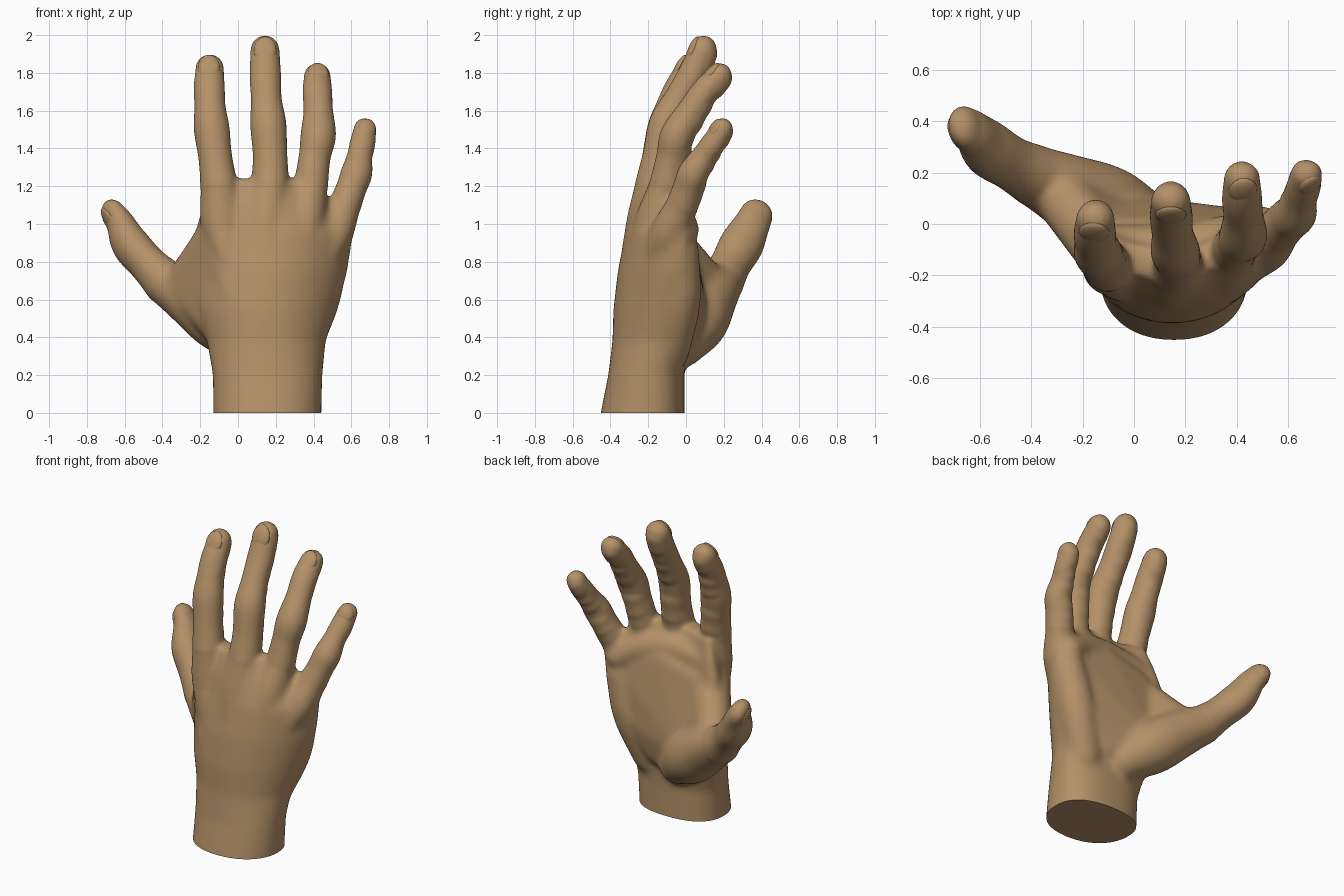
import bpy, bmesh, math
from mathutils import Vector, Matrix

cube = bpy.data.objects.get("Cube")
if cube:
    bpy.data.objects.remove(cube, do_unlink=True)

skin = bpy.data.materials.new("tan_skin")
skin.use_nodes = True
TAN = (0.456, 0.283, 0.138, 1)
skin.diffuse_color = TAN
skin.node_tree.nodes["Principled BSDF"].inputs["Base Color"].default_value = TAN
SIDES = 28


def loft(bm, rings):
    """Skin a list of point rings and close both ends."""
    loops = [[bm.verts.new(p) for p in ring] for ring in rings]
    faces = [bm.faces.new(loops[0]), bm.faces.new(loops[-1])]
    for a, b in zip(loops, loops[1:]):
        for i in range(len(a)):
            j = (i + 1) % len(a)
            faces.append(bm.faces.new((a[i], a[j], b[j], b[i])))
    bmesh.ops.recalc_face_normals(bm, faces=faces)


def spline(points, steps=6):
    """Catmull-Rom through (x, y, z, radius) points."""
    p = [Vector(q) for q in points]
    p = [p[0] * 2 - p[1]] + p + [p[-1] * 2 - p[-2]]
    out = []
    for a, b, c, d in zip(p, p[1:], p[2:], p[3:]):
        for s in range(steps):
            t = s / steps
            out.append((b * 2 + (c - a) * t + (a * 2 - b * 5 + c * 4 - d) * t ** 2
                        + (b * 3 - a - c * 3 + d) * t ** 3) * 0.5)
    return out + [p[-2]]


def tube(bm, points, dorsal=(0, -1, 0.4), tip_flat=1.0):
    """Round-ended tube, flattening towards its tip; returns the frame there."""
    path = spline(points)
    back = Vector(dorsal)
    last = len(path) - 1
    caps = [math.radians(g) for g in (88, 70, 52, 35, 17)]
    rings = []

    def ring(centre, radius, flat, u, v):
        rings.append([centre + radius * (u * flat * math.cos(a) + v * math.sin(a))
                      for a in (math.tau * i / SIDES for i in range(SIDES))])

    for i, q in enumerate(path):
        t = (path[min(i + 1, last)] - path[max(i - 1, 0)]).to_3d().normalized()
        u = (back - t * back.dot(t)).normalized()
        v = t.cross(u)
        c, r = q.to_3d(), q.w
        flat = 1 + (tip_flat - 1) * i / last
        if i == 0:
            for a in caps:
                ring(c - t * r * math.sin(a), r * math.cos(a), flat, u, v)
        ring(c, r, flat, u, v)
        if i == last:
            for a in reversed(caps):
                ring(c + t * r * math.sin(a), r * math.cos(a), flat, u, v)
    loft(bm, rings)
    return c, r, t, u, v


def hull(bm, balls):
    """Convex skin around a set of (x, y, z, radius) balls."""
    tmp = bmesh.new()
    for x, y, z, r in balls:
        bmesh.ops.create_icosphere(tmp, subdivisions=3, radius=r,
                                   matrix=Matrix.Translation((x, y, z)))
    res = bmesh.ops.convex_hull(tmp, input=tmp.verts)
    junk = {v for v in res["geom_interior"] if isinstance(v, bmesh.types.BMVert)}
    bmesh.ops.delete(tmp, geom=list(junk), context="VERTS")
    mesh = bpy.data.meshes.new("hull")
    tmp.to_mesh(mesh)
    tmp.free()
    bm.from_mesh(mesh)
    bpy.data.meshes.remove(mesh)


def make(name, bm):
    mesh = bpy.data.meshes.new(name)
    bm.to_mesh(mesh)
    bm.free()
    mesh.materials.append(skin)
    ob = bpy.data.objects.new(name, mesh)
    bpy.context.collection.objects.link(ob)
    return ob


def blend(ob, voxel, passes):
    """Fuse overlapping volumes and soften the joins."""
    rem = ob.modifiers.new("fuse", "REMESH")
    rem.mode = "VOXEL"
    rem.voxel_size = voxel
    sm = ob.modifiers.new("soften", "SMOOTH")
    sm.factor = 0.5
    sm.iterations = passes
    bpy.ops.object.select_all(action="DESELECT")
    bpy.context.view_layer.objects.active = ob
    ob.select_set(True)
    for m in ("fuse", "soften"):
        bpy.ops.object.modifier_apply(modifier=m)


# Finger paths from knuckle to tip, with the direction each nail faces
fingers = {
    "index": ((-0.1, -1, 0.4), [
        (-.085, -.17, 1, .113), (-.1, -.165, 1.2, .1), (-.12, -.145, 1.35, .09),
        (-.14, -.112, 1.51, .095), (-.148, -.08, 1.62, .083), (-.152, -.035, 1.72, .083),
        (-.15, .02, 1.825, .075)]),
    "middle": ((0, -1, 0.4), [
        (.15, -.21, 1, .11), (.17, -.17, 1.2, .102), (.17, -.14, 1.36, .092),
        (.16, -.103, 1.53, .096), (.15, -.04, 1.66, .082), (.145, .03, 1.78, .084),
        (.143, .09, 1.922, .077)]),
    "ring": ((0.1, -1, 0.4), [
        (.35, -.17, 1, .105), (.385, -.105, 1.2, .092), (.405, -.075, 1.35, .085),
        (.425, -.045, 1.47, .094), (.425, .03, 1.6, .079), (.42, .1, 1.7, .079),
        (.42, .175, 1.783, .071)]),
    "little": ((0.4, -1, 0.4), [
        (.51, -.09, .95, .1), (.566, -.02, 1.1, .087), (.6, .01, 1.19, .081),
        (.628, .04, 1.27, .084), (.645, .095, 1.36, .068), (.658, .14, 1.42, .069),
        (.673, .19, 1.502, .061)]),
}

# Palm: arched cross-sections given as z, centre x, centre y, half width, half depth, arch
bm = bmesh.new()
sections = [(-.1, .155, -.235, .287, .23, .02), (0, .155, -.23, .287, .222, .02),
            (.2, .157, -.21, .29, .202, .02), (.38, .15, -.195, .315, .195, .06),
            (.55, .15, -.185, .37, .2, .1), (.75, .165, -.18, .415, .182, .14),
            (.95, .19, -.175, .42, .147, .15), (1.1, .157, -.17, .345, .11, .13),
            (1.24, .135, -.16, .275, .06, .1)]
rings = []
for z, cx, cy, rx, ry, arch in sections:
    ring = []
    for i in range(48):
        a = math.tau * i / 48
        ex, ey = (math.copysign(abs(k) ** 0.88, k) for k in (math.cos(a), math.sin(a)))
        ring.append(Vector((cx + rx * ex, cy + ry * ey + arch * ex * ex, z)))
    rings.append(ring)
loft(bm, rings)

# Ball of the thumb, web, hollow of the palm, heel and the pads under the fingers
thumb = [(.06, -.02, .37, .13), (-.095, .06, .485, .163), (-.25, .125, .605, .147),
         (-.38, .185, .69, .122), (-.475, .235, .785, .109), (-.57, .295, .893, .117),
         (-.622, .35, 1, .097), (-.652, .372, 1.047, .09)]
tube(bm, thumb[:4])
hull(bm, [(-.29, .12, .67, .11), (0, -.17, .42, .14), (-.02, 0, .43, .13),
          (-.09, -.13, .95, .12), (0, -.22, .62, .12)])
hull(bm, [(.42, -.05, .6, .11), (.2, -.05, .42, .11), (-.05, 0, .5, .12),
          (-.06, -.07, .95, .1), (.2, -.07, 1.02, .1), (.46, -.05, .9, .09)])
tube(bm, [(.32, -.09, .33, .11), (.42, -.04, .6, .12), (.49, -.03, .86, .1)])
tube(bm, [(-.09, -.1, 1.06, .095), (.15, -.1, 1.09, .1), (.36, -.06, 1.05, .095),
          (.5, -.01, .97, .083)])
# Tendons fanning out to the knuckles
for dorsal, path in fingers.values():
    x, y, z, r = path[0]
    spread = (x - .15) * .5
    tube(bm, [(.15 + spread, -.29 + abs(spread) * .35, .5, .06),
              (.15 + (x - .15) * .85, y - .06, .82, .075), path[0], path[1]])
hand = make("hand", bm)
blend(hand, 0.016, 14)

# Fingers with soft pads between the joints, and thumb, joined to the softened palm
bm = bmesh.new()
bm.from_mesh(hand.data)
tips = {}
for name, (dorsal, path) in fingers.items():
    tips[name] = tube(bm, path[1:], dorsal, 0.93)
    inward = (-Vector(dorsal).normalized() * 0.012).to_4d()
    inward.w = -0.005
    p = [Vector(q) + inward for q in path]
    for k in (2, 4):
        tube(bm, [p[k].lerp(p[k - 1], 0.4), p[k], p[k].lerp(p[k + 1], 0.4)])
    tube(bm, [p[6].lerp(p[5], 0.6), p[6].lerp(p[5], 0.1)])
tips["thumb"] = tube(bm, thumb[3:], (-0.78, -0.3, -0.5), 0.7)
bm.to_mesh(hand.data)
bm.free()
blend(hand, 0.011, 9)

# Flat cut at the wrist
bm = bmesh.new()
bm.from_mesh(hand.data)
bmesh.ops.bisect_plane(bm, geom=bm.verts[:] + bm.edges[:] + bm.faces[:], plane_co=(0, 0, 0),
                       plane_no=(0, 0, 1), clear_inner=True)
bmesh.ops.holes_fill(bm, edges=[e for e in bm.edges if e.is_boundary], sides=0)
bmesh.ops.recalc_face_normals(bm, faces=bm.faces)
bm.to_mesh(hand.data)
bm.free()
bpy.ops.object.shade_smooth_by_angle(angle=math.radians(50))

# Fingernails: shallow domes set into the fingertips
for name, (c, r, t, u, v) in tips.items():
    depth = r * (0.7 if name == "thumb" else 0.93)
    frame = Matrix((v, t, u)).transposed().to_4x4()
    frame.translation = c + u * (depth - 0.022) - t * r * 0.28
    bm = bmesh.new()
    bmesh.ops.create_uvsphere(bm, u_segments=24, v_segments=14, radius=1)
    bmesh.ops.transform(bm, verts=bm.verts,
                        matrix=frame @ Matrix.Diagonal((r * 0.78, r, 0.026, 1)))
    nail = make(name + "_nail", bm)
    nail.data.shade_smooth()
